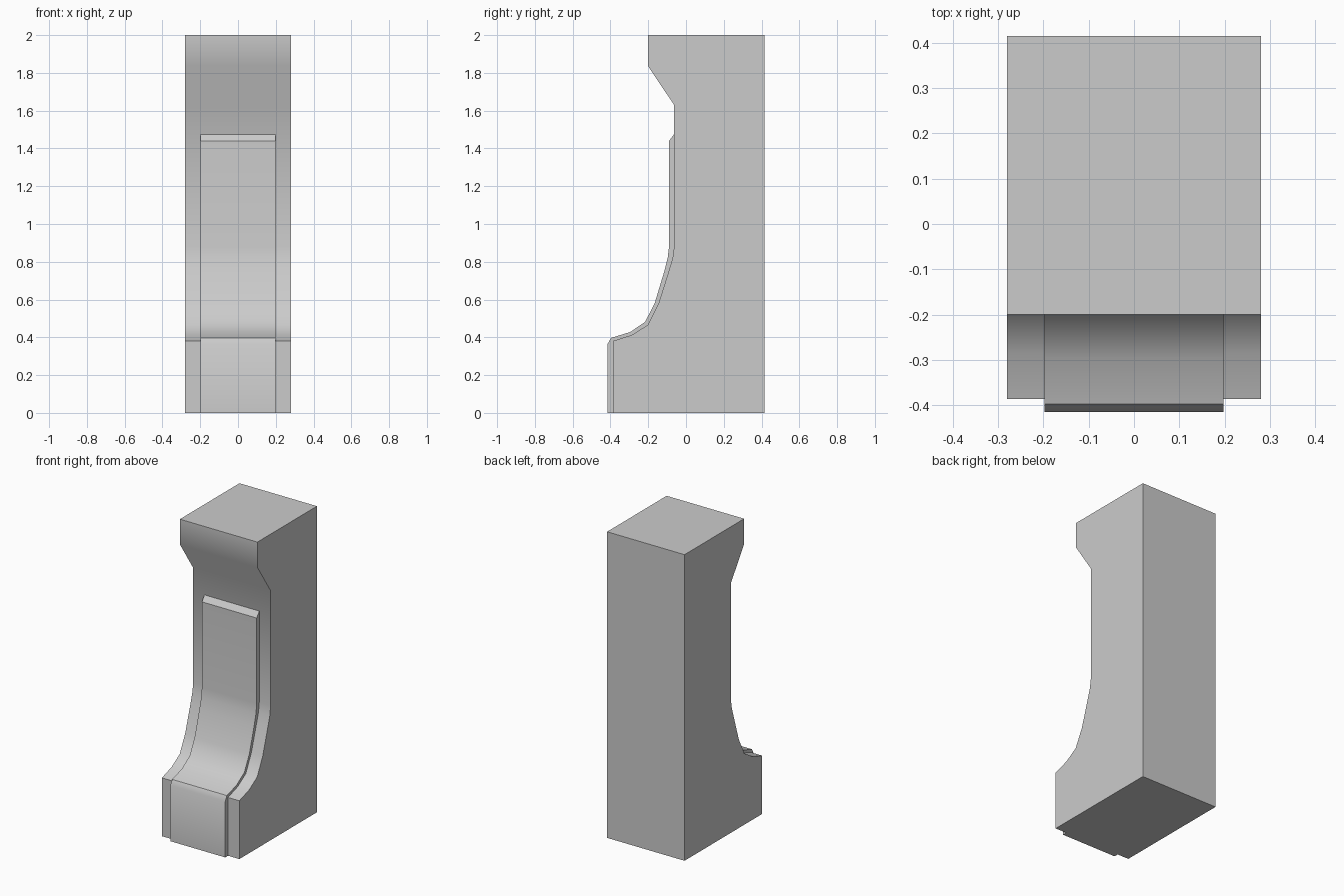
import bpy, bmesh, math

if "Cube" in bpy.data.objects:
    bpy.data.objects.remove(bpy.data.objects["Cube"])


def extrude_profile(name, profile, half_width):
    """Extrude a closed (y, z) outline symmetrically along x."""
    bm = bmesh.new()
    face = bm.faces.new([bm.verts.new((-half_width, y, z)) for y, z in profile])
    ext = bmesh.ops.extrude_face_region(bm, geom=[face])
    moved = [v for v in ext["geom"] if isinstance(v, bmesh.types.BMVert)]
    bmesh.ops.translate(bm, verts=moved, vec=(2 * half_width, 0, 0))
    bmesh.ops.recalc_face_normals(bm, faces=bm.faces)
    mesh = bpy.data.meshes.new(name)
    bm.to_mesh(mesh)
    bm.free()
    obj = bpy.data.objects.new(name, mesh)
    bpy.context.collection.objects.link(obj)
    bpy.ops.object.select_all(action='DESELECT')
    obj.select_set(True)
    bpy.context.view_layer.objects.active = obj
    bpy.ops.object.shade_smooth_by_angle(angle=math.radians(35))
    return obj


# Concave front of the pillar, from the foot upwards
front = [(-0.386, 0), (-0.386, 0.381), (-0.286, 0.413), (-0.202, 0.466),
         (-0.145, 0.58), (-0.09, 0.755), (-0.071, 0.82), (-0.063, 0.88)]

# Pillar body with overhanging cap
extrude_profile("pillar_body", front + [
    (-0.063, 1.63), (-0.2, 1.835), (-0.2, 2.0), (0.415, 2.0), (0.415, 0)], 0.28)

# Raised front panel following the curve, its back sunk slightly into the body
panel = [(-0.415, 0), (-0.415, 0.365), (-0.397, 0.397), (-0.296, 0.428),
         (-0.217, 0.481), (-0.166, 0.58), (-0.116, 0.746), (-0.097, 0.82),
         (-0.09, 0.88), (-0.09, 1.44), (-0.063, 1.475)]
back = [(-0.053, 1.475)] + [(y + 0.01, max(z - 0.01, 0)) for y, z in reversed(front)]
extrude_profile("front_panel", panel + back, 0.198)
